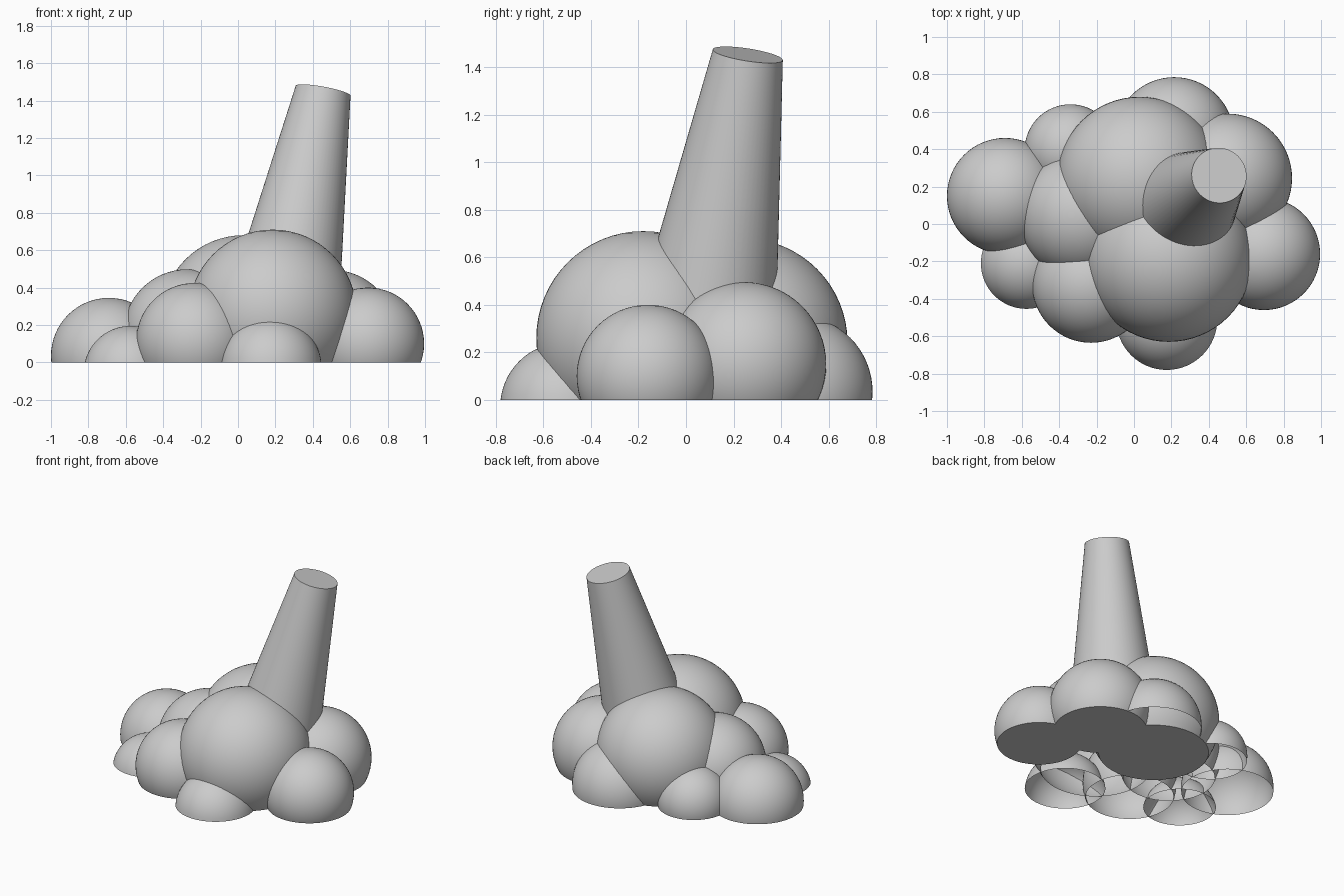
import bpy, bmesh
from mathutils import Vector

if "Cube" in bpy.data.objects:
    bpy.data.objects.remove(bpy.data.objects["Cube"])


def finish(bm, name, loc=(0, 0, 0)):
    mesh = bpy.data.meshes.new(name)
    bm.to_mesh(mesh)
    bm.free()
    ob = bpy.data.objects.new(name, mesh)
    ob.location = loc
    bpy.context.collection.objects.link(ob)
    bpy.ops.object.select_all(action='DESELECT')
    ob.select_set(True)
    bpy.context.view_layer.objects.active = ob
    bpy.ops.object.shade_smooth_by_angle(angle=0.7)
    return ob


def mound(name, x, y, z, r, capped=False):
    """Ball cut off flat at ground level."""
    bm = bmesh.new()
    bmesh.ops.create_uvsphere(bm, u_segments=64, v_segments=32, radius=r)
    cut = bmesh.ops.bisect_plane(
        bm, geom=bm.verts[:] + bm.edges[:] + bm.faces[:],
        plane_co=(0, 0, -z), plane_no=(0, 0, -1), clear_outer=True)
    if capped:
        rim = [g for g in cut['geom_cut'] if isinstance(g, bmesh.types.BMEdge)]
        bmesh.ops.contextual_create(bm, geom=rim)
        bmesh.ops.recalc_face_normals(bm, faces=bm.faces[:])
    finish(bm, name, (x, y, z))


# Rounded base: name, x, y, z, radius, closed underside
for args in [
    ("mound_large_front", 0.185, -0.18, 0.26, 0.45, False),
    ("mound_large_back", 0.03, 0.24, 0.24, 0.44, True),
    ("mound_far_left", -0.69, 0.15, 0.035, 0.31, False),
    ("mound_mid_left", -0.27, 0.045, 0.155, 0.343, False),
    ("mound_front_left", -0.23, -0.32, 0.11, 0.315, False),
    ("mound_small_left", -0.575, -0.21, -0.055, 0.25, False),
    ("mound_small_front", 0.175, -0.51, -0.03, 0.272, False),
    ("mound_right_front", 0.695, -0.16, 0.10, 0.30, True),
    ("mound_right_back", 0.50, 0.245, 0.15, 0.345, True),
    ("mound_back", 0.215, 0.465, 0.035, 0.32, False),
    ("mound_back_left", -0.34, 0.395, 0.04, 0.245, False),
]:
    mound(*args)

# Leaning tapered post, its foot buried in the base
top = Vector((0.455, 0.26, 1.452))
foot = Vector((0.244, 0.081, 0.30))
axis = top - foot
bm = bmesh.new()
bmesh.ops.create_cone(bm, cap_ends=True, segments=64, radius1=0.30,
                      radius2=0.149, depth=axis.length)
post = finish(bm, "leaning_post", (top + foot) / 2)
post.rotation_euler = axis.to_track_quat('Z', 'Y').to_euler()
